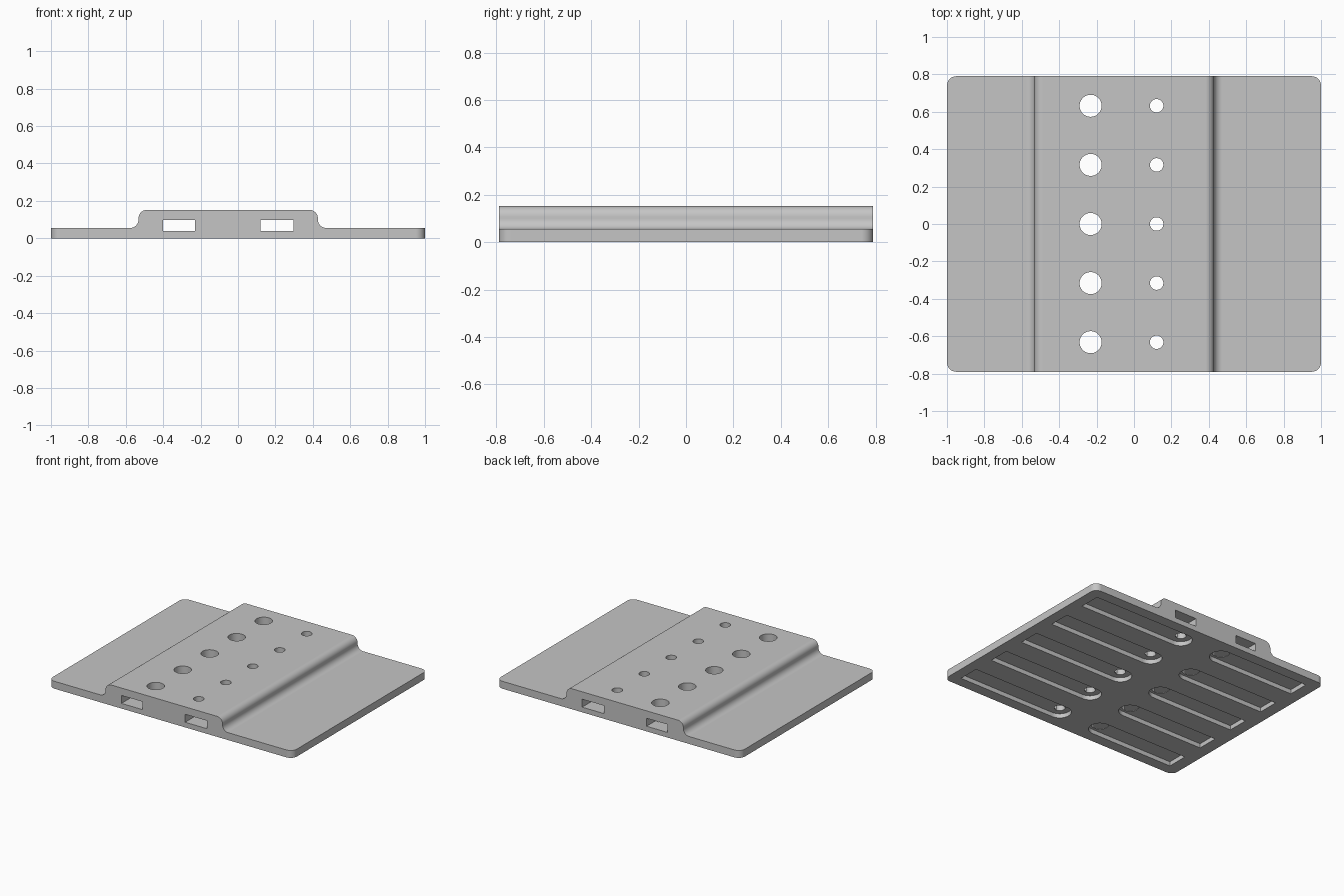
import bpy, bmesh, math
from mathutils import Vector

cube = bpy.data.objects.get("Cube")
if cube:
    bpy.data.objects.remove(cube, do_unlink=True)

HALF_Y = 0.79
BASE_Z, TOP_Z = 0.055, 0.152
FILLET = 0.045
ROWS = [i * 0.316 for i in range(-2, 3)]

grey = bpy.data.materials.new("plain_grey")
grey.use_nodes = True
colour = (0.56, 0.56, 0.56, 1)
grey.diffuse_color = colour
grey.node_tree.nodes["Principled BSDF"].inputs["Base Color"].default_value = colour


def arc(cx, cy, r, start, end, n):
    """Points on an arc, angles in degrees."""
    return [(cx + r * math.cos(math.radians(start + (end - start) * i / n)),
             cy + r * math.sin(math.radians(start + (end - start) * i / n)))
            for i in range(n + 1)]


def prism(bm, points, depth):
    """Extrude a closed loop of 3D points along a vector."""
    face = bm.faces.new([bm.verts.new(p) for p in points])
    ext = bmesh.ops.extrude_face_region(bm, geom=[face])
    moved = [v for v in ext["geom"] if isinstance(v, bmesh.types.BMVert)]
    bmesh.ops.translate(bm, verts=moved, vec=Vector(depth))


def finish(bm, name):
    bmesh.ops.recalc_face_normals(bm, faces=bm.faces)
    mesh = bpy.data.meshes.new(name)
    bm.to_mesh(mesh)
    bm.free()
    mesh.materials.append(grey)
    obj = bpy.data.objects.new(name, mesh)
    bpy.context.collection.objects.link(obj)
    return obj


# Plate with raised central rib, drawn as a front profile
r = FILLET
left, right = -0.532, 0.427
profile = [(-1, 0), (1, 0), (1, BASE_Z)]
profile += arc(right + r, BASE_Z + r, r, 270, 180, 10)
profile += arc(right - r, TOP_Z - r, r, 0, 90, 10)
profile += arc(left + r, TOP_Z - r, r, 90, 180, 10)
profile += arc(left - r, BASE_Z + r, r, 0, -90, 10)
profile += [(-1, BASE_Z)]
bm = bmesh.new()
prism(bm, [(x, -HALF_Y, z) for x, z in profile], (0, 2 * HALF_Y, 0))
corners = [e for e in bm.edges if all(abs(v.co.x) > 0.99 for v in e.verts)
           and abs(e.verts[0].co.z - e.verts[1].co.z) > 0.01]
bmesh.ops.bevel(bm, geom=corners, offset=0.05, segments=8, profile=0.5,
                affect='EDGES')
plate = finish(bm, "ribbed_plate")

# Long rectangular tunnels through the rib
bm = bmesh.new()
for x0, x1 in ((-0.402, -0.23), (0.12, 0.298)):
    loop = [(x0, 0.038), (x1, 0.038), (x1, 0.097), (x0, 0.097)]
    prism(bm, [(x, -1, z) for x, z in loop], (0, 2, 0))
tunnels = finish(bm, "tunnel_cutter")

# Round holes from the top and round-ended pockets on the underside
holes_bm, pockets_bm = bmesh.new(), bmesh.new()
for x, radius, end, side in ((-0.232, 0.059, -0.91, 1), (0.121, 0.036, 0.92, -1)):
    for y in ROWS:
        circle = arc(x, y, radius, 4, 364, 40)[:-1]
        prism(holes_bm, [(px, py, -0.1) for px, py in circle], (0, 0, 0.4))
        w = 0.078
        loop = arc(x, y, w, -90, -90 + side * 180, 20)
        loop += [(end, y + w), (end, y - w)]
        prism(pockets_bm, [(px, py, -0.1) for px, py in loop], (0, 0, 0.132))
holes = finish(holes_bm, "hole_cutter")
pockets = finish(pockets_bm, "pocket_cutter")

# Cut the plate
bpy.ops.object.select_all(action='DESELECT')
bpy.context.view_layer.objects.active = plate
plate.select_set(True)
for cutter in (tunnels, pockets, holes):
    cutter.hide_render = True
    mod = plate.modifiers.new(cutter.name, 'BOOLEAN')
    mod.operation = 'DIFFERENCE'
    mod.solver = 'EXACT'
    mod.object = cutter
    bpy.ops.object.modifier_apply(modifier=mod.name)
    bpy.data.objects.remove(cutter, do_unlink=True)

# Smooth fillets with crisp edges
bpy.ops.object.shade_smooth_by_angle(angle=math.radians(30))
weighted = plate.modifiers.new("weighted_normals", 'WEIGHTED_NORMAL')
weighted.keep_sharp = True
